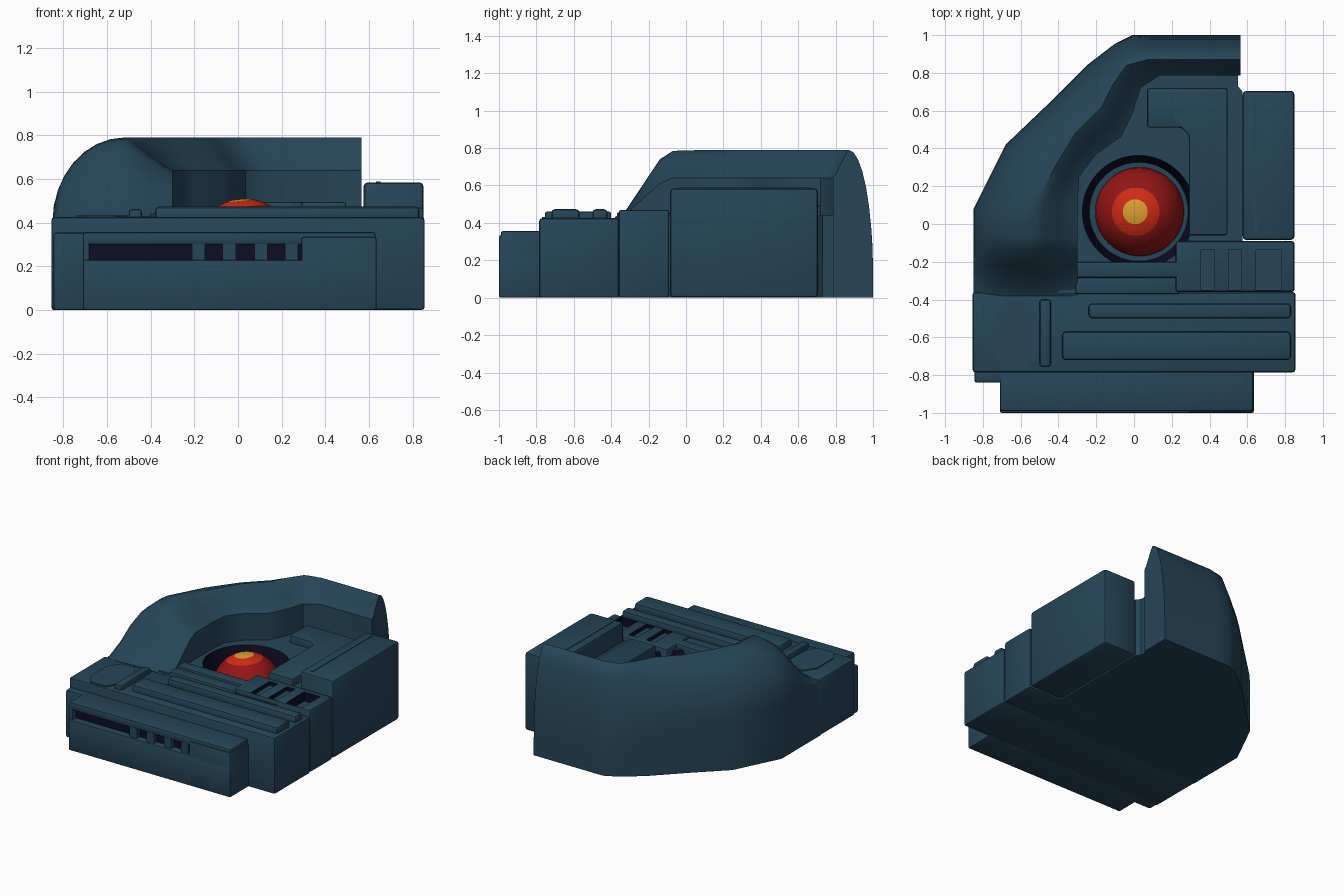
import bpy, bmesh, math
from mathutils import Vector

cube = bpy.data.objects.get("Cube")
if cube:
    bpy.data.objects.remove(cube, do_unlink=True)


def material(name, rgb):
    m = bpy.data.materials.new(name)
    m.use_nodes = True
    m.diffuse_color = (*rgb, 1)
    m.node_tree.nodes["Principled BSDF"].inputs["Base Color"].default_value = (*rgb, 1)
    return m


TEAL = material("dark teal", (0.019, 0.061, 0.098))
NAVY = material("navy black", (0.004, 0.004, 0.017))
MAROON = material("deep red", (0.30, 0.008, 0.008))
RED = material("bright red", (0.62, 0.024, 0.008))
GOLD = material("golden yellow", (0.70, 0.34, 0.03))
parts = []


def finish(name, bm, *mats):
    bmesh.ops.recalc_face_normals(bm, faces=bm.faces)
    mesh = bpy.data.meshes.new(name)
    bm.to_mesh(mesh)
    bm.free()
    for m in mats:
        mesh.materials.append(m)
    obj = bpy.data.objects.new(name, mesh)
    bpy.context.collection.objects.link(obj)
    parts.append(obj)
    return obj


def prism(name, pts, z0, z1, bevel=0.012, mat=TEAL):
    bm = bmesh.new()
    low = bm.faces.new([bm.verts.new((x, y, z0)) for x, y in pts])
    ext = bmesh.ops.extrude_face_region(bm, geom=[low], use_keep_orig=True)
    top = [v for v in ext["geom"] if isinstance(v, bmesh.types.BMVert)]
    bmesh.ops.translate(bm, verts=top, vec=(0, 0, z1 - z0))
    if bevel:
        bmesh.ops.bevel(bm, geom=bm.edges[:], offset=bevel, segments=2,
                        profile=0.5, affect='EDGES')
    return finish(name, bm, mat)


def box(name, x0, x1, y0, y1, z0, z1, bevel=0.012, mat=TEAL):
    return prism(name, [(x0, y0), (x1, y0), (x1, y1), (x0, y1)], z0, z1, bevel, mat)


def cut(obj, cutter):
    mod = obj.modifiers.new("cut", 'BOOLEAN')
    mod.operation = 'DIFFERENCE'
    mod.solver = 'EXACT'
    mod.object = cutter
    bpy.context.view_layer.objects.active = obj
    bpy.ops.object.modifier_apply(modifier=mod.name)
    parts.remove(cutter)
    bpy.data.objects.remove(cutter, do_unlink=True)


def darken(obj, rule):
    obj.data.materials.append(NAVY)
    for p in obj.data.polygons:
        p.material_index = 1 if rule(p.center, p.normal) else 0


# Curved outer shell: outer foot, ridge, inner lip, ridge z, lip z, start of curve z
stations = [((-.85, y), (-.52, y), (-.3, y), rz, lz, .40) for y, rz, lz in
            ((-.38, .43, .425), (-.32, .47, .45), (-.22, .62, .54),
             (-.14, .74, .61), (-.07, .785, .64))]
stations += [
    ((-.85, .08), (-.52, .10), (-.30, .10), .79, .64, .40),
    ((-.68, .42), (-.42, .30), (-.29, .25), .79, .64, .35),
    ((-.46, .63), (-.31, .48), (-.20, .37), .79, .64, .32),
    ((-.25, .84), (-.17, .62), (-.07, .46), .79, .64, .28),
    ((-.10, .955), (-.11, .74), (-.01, .58), .79, .64, .22),
    ((-.01, 1), (-.04, .84), (.035, .72), .79, .64, .15),
    ((.08, 1), (.07, .87), (.13, .785), .79, .64, .12),
    ((.565, 1), (.565, .87), (.565, .785), .79, .64, .12),
]
bm = bmesh.new()
rings = []
for outer, ridge, lip, rz, lz, cz in stations:
    o, r, l = Vector(outer), Vector(ridge), Vector(lip)
    sec = [(*o, 0)]
    for i in range(9):
        a = math.pi / 2 * i / 8
        p = r + (o - r) * math.cos(a)
        sec.append((*p, cz + (rz - cz) * math.sin(a)))
    for t in (.2, .5, .8, 1):
        p = r.lerp(l, t)
        sec.append((*p, rz + (lz - rz) * (t * t * (3 - 2 * t) * .5 + t * .5)))
    sec.append((*l, 0))
    rings.append([bm.verts.new(c) for c in sec])
for a, b in zip(rings, rings[1:]):
    for i in range(len(a)):
        j = (i + 1) % len(a)
        bm.faces.new((a[i], a[j], b[j], b[i]))
bm.faces.new(rings[0])
bm.faces.new(rings[-1])
finish("curved_shell", bm, TEAL)

# Inner deck with a tapered dark well
FLOOR, WELL = .44, (.025, .065)
deck = prism("inner_deck", [(-.4, -.37), (.575, -.37), (.575, .70), (.55, .73), (.55, .79),
                            (.1, .80), (-.05, .68), (-.15, .5), (-.4, .25)], 0, FLOOR, 0)
bm = bmesh.new()
bmesh.ops.create_cone(bm, cap_ends=True, segments=48, radius1=.262, radius2=.305, depth=.2)
bmesh.ops.translate(bm, verts=bm.verts, vec=(*WELL, .37))
cut(deck, finish("well_cutter", bm, TEAL))
darken(deck, lambda c, n: abs(n.z) < .5 and .27 < c.z < FLOOR
       and (c.xy - Vector(WELL)).length < .32)

# Glowing ball with coloured rings around its tilted pole
bm = bmesh.new()
bmesh.ops.create_uvsphere(bm, u_segments=48, v_segments=22, radius=.235)
ball = finish("ball", bm, MAROON, RED, GOLD)
for p in ball.data.polygons:
    angle = math.degrees(p.center.angle(Vector((0, 0, 1))))
    p.material_index = 2 if angle < 16.4 else 1 if angle < 32.7 else 0
ball.location = (.03, .065, .275)
ball.rotation_euler.y = math.radians(-6)

# Raised deck details
prism("angled_deck_panel", [(.07, .51), (.25, .51), (.29, .47), (.29, -.06), (.495, -.06),
                            (.495, .72), (.07, .72)], .40, .495)
box("deck_cross_bar", -.31, .24, -.285, -.2, .3, .47)
box("deck_front_strip", -.31, .24, -.37, -.285, .3, .455, .006)

# Side blocks
box("side_block", .575, .85, -.085, .705, 0, .585, .02)
box("side_block_seam", .633, .652, -.04, .665, .58, .589, 0)
slotted = box("slotted_block", .22, .85, -.36, -.09, 0, .47, .015)
for x0, x1 in ((.355, .425), (.5, .57), (.645, .78)):
    cut(slotted, box("slot_cutter", x0, x1, -.35, -.135, .40, .6, 0))
darken(slotted, lambda c, n: abs(n.z) < .3 and c.z > .41 and .34 < c.x < .79
       and -.352 < c.y < -.13)

# Wide front block and its ribs
box("front_block", -.855, .855, -.785, -.36, 0, .425, .015)
box("long_rib", -.38, .83, -.72, -.57, .40, .473, .018)
box("short_rib", -.24, .83, -.5, -.42, .40, .473, .018)
box("cross_rib", -.5, -.44, -.755, -.4, .40, .462, .014)
prism("octagonal_plate", [(-.68, -.41), (-.57, -.41), (-.51, -.49), (-.51, -.68), (-.56, -.77),
                          (-.69, -.77), (-.74, -.69), (-.74, -.5)], .424, .432, 0)

# Lower front step with a vent
box("step_left_end", -.845, -.69, -.84, -.77, 0, .355)
box("step_core", -.70, .62, -.95, -.77, .01, .34, 0, NAVY)
box("step_lower", -.71, .635, -1, -.77, 0, .23, .01)
box("step_right_panel", .29, .635, -1, -.77, 0, .335)
box("step_top", -.71, .63, -.99, -.77, .30, .357)
box("step_left_post", -.71, -.68, -.99, -.77, 0, .35, .01)
for x in (-.18, -.04, .105, .245):
    box("vent_tooth", x - .03, x + .03, -.985, -.94, .22, .31, 0)

# Smooth rounded surfaces while keeping sharp edges
bpy.ops.object.select_all(action='DESELECT')
for obj in parts:
    obj.select_set(True)
bpy.context.view_layer.objects.active = parts[0]
bpy.ops.object.shade_smooth_by_angle(angle=math.radians(35))
